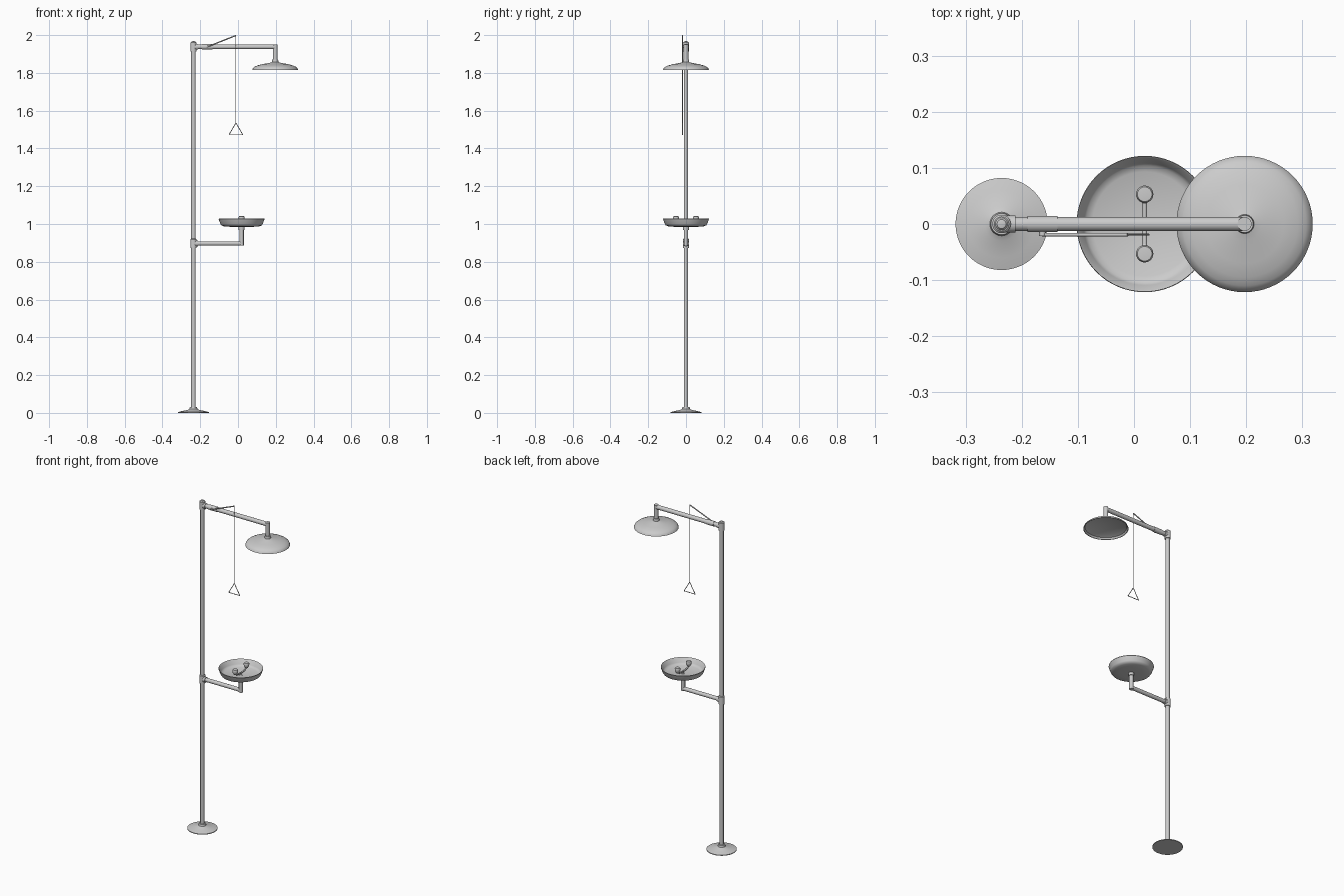
import bpy, bmesh, math
from mathutils import Vector

if "Cube" in bpy.data.objects:
    bpy.data.objects.remove(bpy.data.objects["Cube"])

PX, HX, BX = -0.236, 0.197, 0.019   # pole, shower head and bowl axes
TOP, LOW = 1.938, 0.897             # heights of the two arms


def finish(name, bm):
    bmesh.ops.recalc_face_normals(bm, faces=bm.faces)
    me = bpy.data.meshes.new(name)
    bm.to_mesh(me)
    bm.free()
    ob = bpy.data.objects.new(name, me)
    bpy.context.collection.objects.link(ob)
    bpy.ops.object.select_all(action='DESELECT')
    bpy.context.view_layer.objects.active = ob
    ob.select_set(True)
    bpy.ops.object.shade_smooth_by_angle(angle=math.radians(35))
    return ob


def rods(name, pairs, r, seg=24):
    """Capped cylinders between pairs of points."""
    bm = bmesh.new()
    for a, b in pairs:
        a, b = Vector(a), Vector(b)
        d = b - a
        mat = d.to_track_quat('Z', 'Y').to_matrix().to_4x4()
        mat.translation = (a + b) / 2
        bmesh.ops.create_cone(bm, cap_ends=True, segments=seg, radius1=r,
                              radius2=r, depth=d.length, matrix=mat)
    return finish(name, bm)


def lathe(name, profile, x, y=0.0, seg=64):
    """Revolve (radius, z) points about a vertical axis."""
    bm = bmesh.new()
    vs = [bm.verts.new((x + r, y, z)) for r, z in profile]
    es = [bm.edges.new(p) for p in zip(vs, vs[1:])]
    bmesh.ops.spin(bm, geom=vs + es, cent=(x, y, 0), axis=(0, 0, 1),
                   angle=2 * math.pi, steps=seg, use_duplicate=False)
    bmesh.ops.remove_doubles(bm, verts=bm.verts, dist=1e-5)
    return finish(name, bm)


# Base flange and pole
lathe("base_flange", [(0, 0), (0.082, 0), (0.082, 0.004), (0.06, 0.010),
                      (0.03, 0.016), (0.021, 0.021), (0.019, 0.032), (0, 0.032)], PX)
rods("pole", [((PX, 0, 0.01), (PX, 0, 1.95))], 0.0118, 32)

# Tee fittings, the upper one with a domed cap
for name, z in (("upper_tee", TOP), ("lower_tee", LOW)):
    lathe(name, [(0, z - 0.024), (0.0165, z - 0.024), (0.0165, z + 0.022),
                 (0.013, z + 0.025), (0, z + 0.026)], PX, seg=32)
    rods(name + "_socket", [((PX, 0, z), (PX + 0.025, 0, z))], 0.0155)
lathe("pole_cap", [(0.012, TOP + 0.02), (0.012, TOP + 0.024),
                   (0.008, TOP + 0.029), (0, TOP + 0.031)], PX, seg=32)

# Shower arm and drop pipe
rods("shower_arm", [((PX, 0, TOP), (HX, 0, TOP))], 0.0125, 32)
rods("shower_drop", [((HX, 0, TOP + 0.0125), (HX, 0, 1.85))], 0.0125, 32)

# Shower head: shallow hollow dome
lathe("shower_head", [(0, 1.872), (0.0155, 1.872), (0.017, 1.857), (0.03, 1.853),
                      (0.07, 1.846), (0.095, 1.839), (0.110, 1.832),
                      (0.118, 1.825), (0.1215, 1.816), (0.118, 1.816),
                      (0.112, 1.825), (0.09, 1.833), (0.0, 1.843)], HX)

# Eyewash arm and riser
rods("bowl_arm", [((PX, 0, LOW), (BX, 0, LOW))], 0.0115, 32)
rods("bowl_riser", [((BX, 0, LOW - 0.0115), (BX, 0, 0.99))], 0.0115, 32)
lathe("bowl_collar", [(0, 0.968), (0.015, 0.968), (0.016, 0.988), (0, 0.988)], BX, seg=32)

# Eyewash bowl
lathe("eyewash_bowl", [(0, 0.984), (0.06, 0.985), (0.095, 0.988), (0.107, 0.993),
                       (0.112, 1.0), (0.1215, 1.026), (0.1205, 1.029), (0.118, 1.027),
                       (0.109, 1.002), (0.104, 0.996), (0.093, 0.991), (0, 0.988)], BX)

# Twin spray nozzles on a branching pipe
paths = []
for side, s in (("front", -1), ("back", 1)):
    y = s * 0.053
    lathe(side + "_nozzle", [(0, 1.010), (0.007, 1.010), (0.011, 1.016), (0.0145, 1.022),
                             (0.0155, 1.036), (0.013, 1.041), (0, 1.042)], BX, y, 24)
    paths += [((BX, 0, 1.0), (BX, s * 0.038, 1.003)),
              ((BX, s * 0.036, 1.002), (BX, y, 1.014))]
rods("nozzle_pipe", paths + [((BX, 0, 0.986), (BX, 0, 1.003))], 0.0045, 16)

# Valve body, lever, pull cord and triangular handle
VX, CX, CY = -0.163, -0.011, -0.019
rods("valve_body", [((VX - 0.027, 0, TOP), (VX + 0.027, 0, TOP))], 0.0145, 32)
rods("valve_stem", [((VX, 0, TOP), (VX, CY - 0.002, TOP))], 0.006, 16)
rods("valve_lever", [((VX, CY, TOP), (CX, CY, 1.998))], 0.0033, 12)
rods("pull_cord", [((CX, CY, 1.998), (CX, CY, 1.535))], 0.0018, 10)
tri = [(CX, CY, 1.535), (CX - 0.037, CY, 1.472), (CX + 0.037, CY, 1.472)]
rods("pull_handle", [(tri[i], tri[(i + 1) % 3]) for i in range(3)], 0.002, 10)
